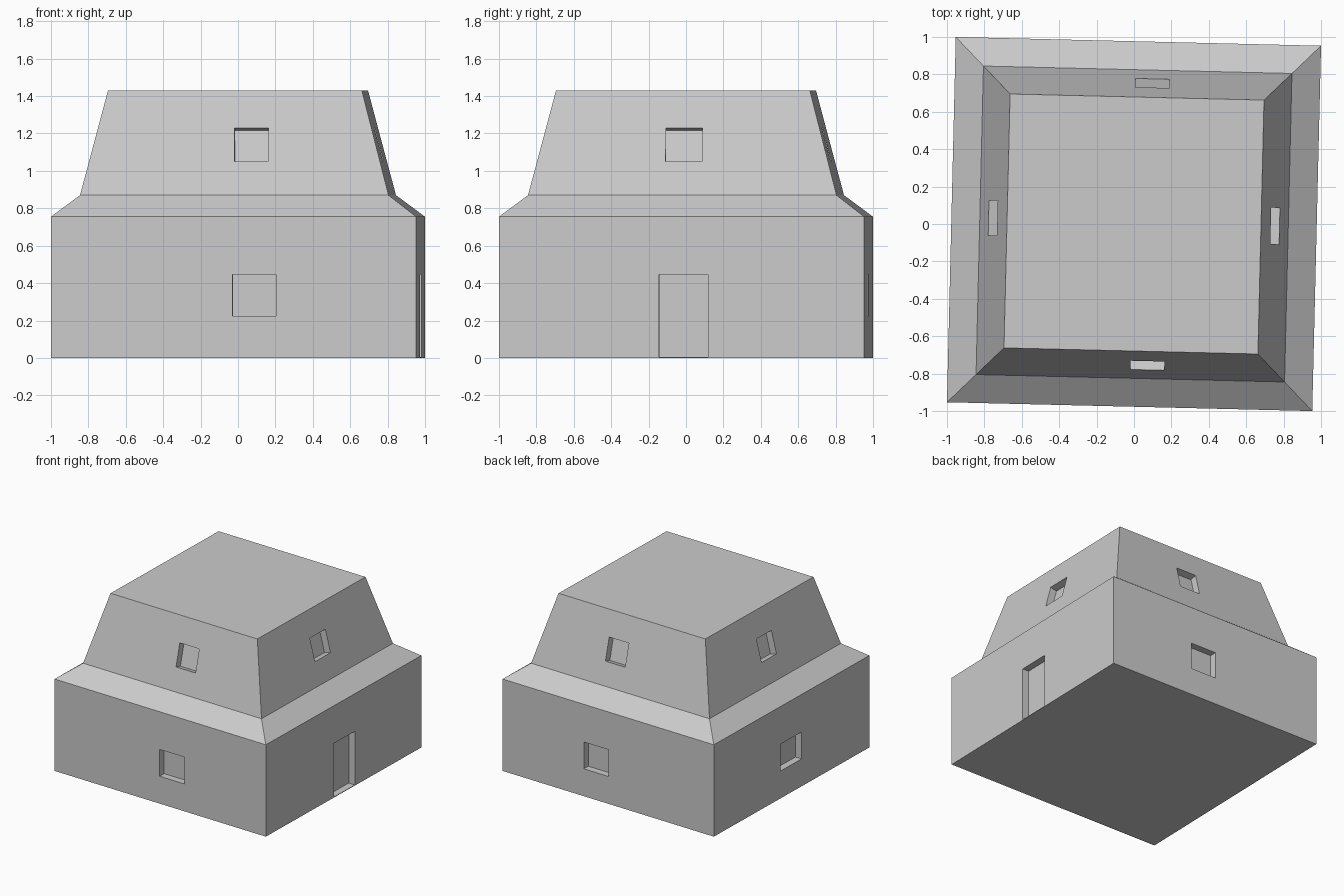
import bpy, bmesh, math
from mathutils import Vector, Matrix

if "Cube" in bpy.data.objects:
    bpy.data.objects.remove(bpy.data.objects["Cube"])

DEPTH = 0.057                      # recess of doors and windows
TURN = -math.atan(0.0235 / 0.9765)  # slight clockwise turn of the house

# profile: (half width, height) from the ground to the flat roof
PROFILE = [(0.9768, 0), (0.9768, 0.755), (0.825, 0.87), (0.679, 1.43)]
LOWER_ROWS = [0, 0.005, 0.225, 0.445, 0.755]
UPPER_ROWS = [0.87, 1.05, 1.23, 1.43]

# per side (front, right, back, left): lower opening (u0, u1, first row), upper opening (u0, u1)
OPENINGS = [
    ((-0.005, 0.226, 2), (0.0, 0.18)),
    ((-0.12, 0.142, 1), (-0.09, 0.105)),   # door on the right
    ((-0.226, 0.005, 2), (-0.172, 0.01)),
    ((-0.138, 0.125, 2), (-0.107, 0.08)),
]

bm = bmesh.new()
group = bm.faces.layers.int.new("group")
counter = [10]


def add_face(points, g=None):
    if g is None:
        counter[0] += 1
        g = counter[0]
    f = bm.faces.new([bm.verts.new(p) for p in points])
    f[group] = g
    f.smooth = True


def half(z):
    for (h0, z0), (h1, z1) in zip(PROFILE, PROFILE[1:]):
        if z <= z1:
            return h0 + (h1 - h0) * (z - z0) / (z1 - z0)
    return PROFILE[-1][0]


def wall(side, rows, u0=None, u1=None, first=0, last=0):
    """Wall band on one side, with an optional recessed opening in the middle column."""
    rot = Matrix.Rotation(side * math.pi / 2 + TURN, 3, 'Z')

    def pt(col, z):
        h = half(z)
        u = (-h, u0, u1, h)[col]
        return rot @ Vector((u, -h, z))

    cols = [0, 3] if u0 is None else [0, 1, 2, 3]
    for r, (a, b) in enumerate(zip(rows, rows[1:])):
        for c, d in zip(cols, cols[1:]):
            if c == 1 and first <= r < last:
                continue
            add_face([pt(c, a), pt(d, a), pt(d, b), pt(c, b)], side)
    if u0 is None:
        return
    # recess: jambs around the hole and the back panel
    levels = rows[first:last + 1]
    rim = [pt(2, z) for z in levels] + [pt(1, z) for z in reversed(levels)]
    normal = (rim[1] - rim[0]).cross(rim[-1] - rim[0]).normalized()
    back = [p - normal * DEPTH for p in rim]
    add_face(back)
    n, k = len(rim), len(levels)
    base = counter[0]
    counter[0] += 4
    for i in range(n):
        j = (i + 1) % n
        g = base + (1 if i < k - 1 else 2 if i == k - 1 else 3 if i < n - 1 else 4)
        add_face([rim[i], rim[j], back[j], back[i]], g)


for side, (low, up) in enumerate(OPENINGS):
    wall(side, LOWER_ROWS, *low, 3)
    wall(side, [0.755, 0.87])            # sloping ledge
    wall(side, UPPER_ROWS, *up, 1, 2)

# flat roof
h, top = PROFILE[-1]
spin = Matrix.Rotation(TURN, 3, 'Z')
corners = [(-1, -1), (1, -1), (1, 1), (-1, 1)]
add_face([spin @ Vector((x * h, y * h, top)) for x, y in corners])
# underside
h = PROFILE[0][0]
add_face([spin @ Vector((x * h, y * h, 0)) for x, y in reversed(corners)])

bmesh.ops.remove_doubles(bm, verts=bm.verts[:], dist=0.0005)
# split the bottom and roof rims' extra points into their caps by refilling
caps = [f for f in bm.faces if abs(f.normal.z) > 0.99 and f.calc_area() > 1]
bmesh.ops.delete(bm, geom=caps, context='FACES_ONLY')
for z in (0, top):
    rim = [e for e in bm.edges if e.is_boundary and all(abs(v.co.z - z) < 1e-4 for v in e.verts)]
    for f in bmesh.ops.contextual_create(bm, geom=rim)["faces"]:
        counter[0] += 1
        f[group] = counter[0]
        f.smooth = True

# walls blend smoothly up the profile, all other edges stay sharp
bmesh.ops.recalc_face_normals(bm, faces=bm.faces[:])
for e in bm.edges:
    e.smooth = len({f[group] for f in e.link_faces}) == 1

mesh = bpy.data.meshes.new("house_body")
bm.to_mesh(mesh)
bm.free()
house = bpy.data.objects.new("house_body", mesh)
bpy.context.collection.objects.link(house)
